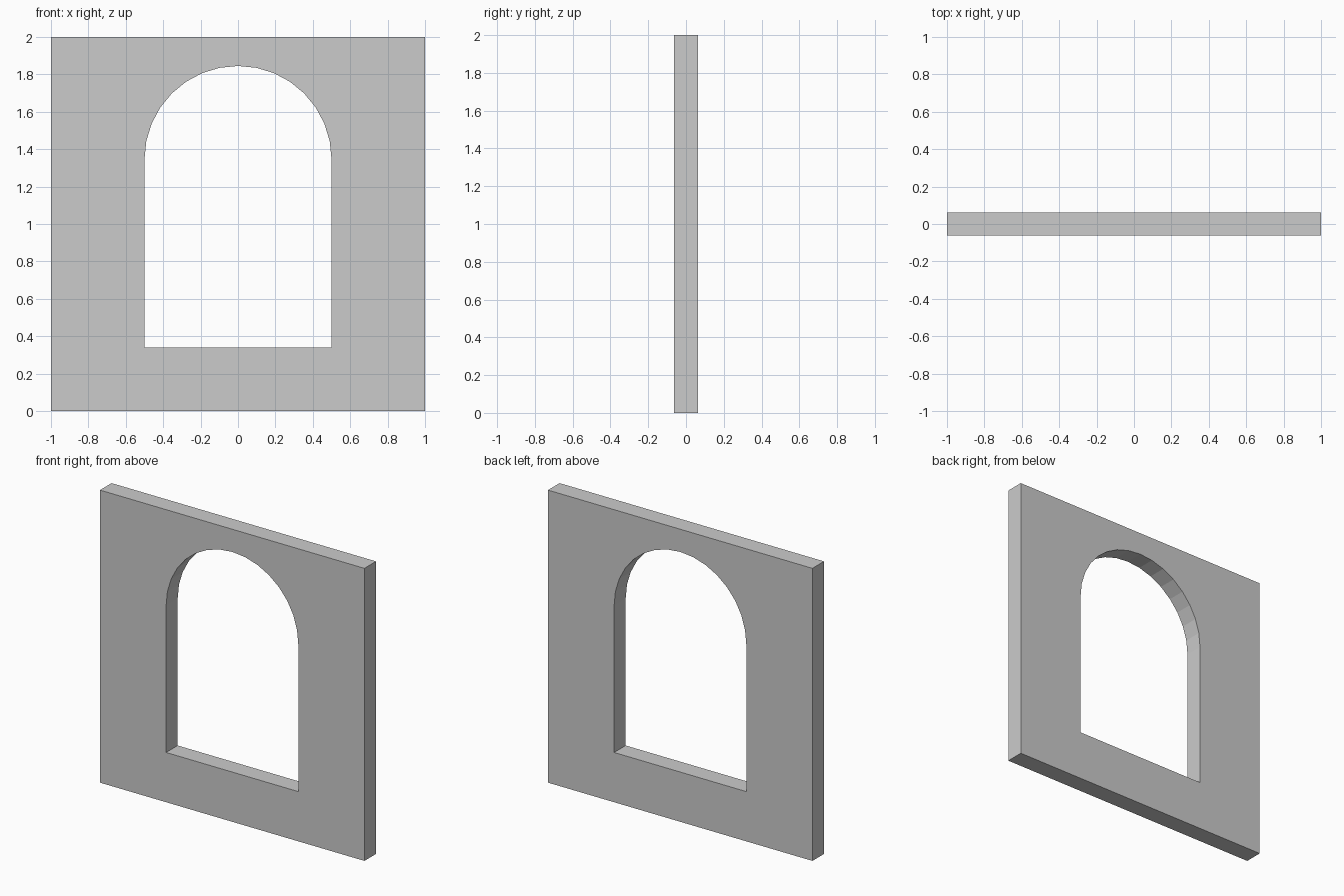
import bpy, bmesh
from math import sin, cos, pi

if "Cube" in bpy.data.objects:
    bpy.data.objects.remove(bpy.data.objects["Cube"])

THICK = 0.125
SILL, SPRING, R = 0.34, 1.345, 0.5
SEGS = 16  # segments over the whole arch

# Half outline of the wall panel (x, z), with half of the arched opening
arch = [(R * sin(i * pi / SEGS), SPRING + R * cos(i * pi / SEGS))
        for i in range(SEGS // 2 + 1)]
half = [(0, 0), (1, 0), (1, 2), (0, 2)] + arch + [(R, SILL), (0, SILL)]

# Two mirrored halves joined along the centre line
bm = bmesh.new()
for side in (1, -1):
    pts = half if side == 1 else half[::-1]
    bm.faces.new([bm.verts.new((side * x, 0, z)) for x, z in pts])
bmesh.ops.remove_doubles(bm, verts=bm.verts, dist=1e-4)

mesh = bpy.data.meshes.new("arched_window_wall")
bm.to_mesh(mesh)
bm.free()
wall = bpy.data.objects.new("arched_window_wall", mesh)
bpy.context.collection.objects.link(wall)

# Wall thickness, centred on y = 0
solid = wall.modifiers.new("thickness", 'SOLIDIFY')
solid.thickness = THICK
solid.offset = 0
